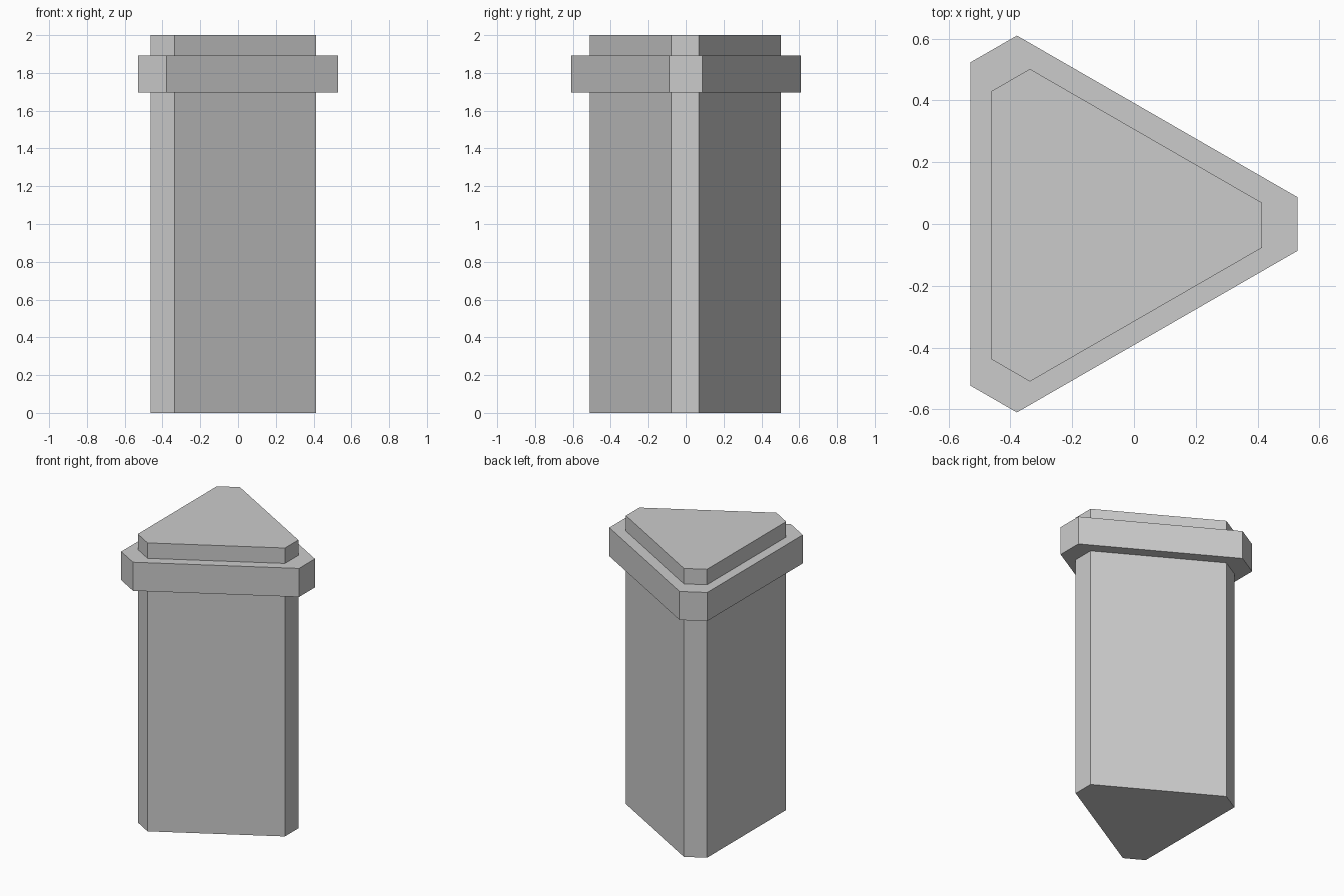
import bpy, bmesh

if "Cube" in bpy.data.objects:
    bpy.data.objects.remove(bpy.data.objects["Cube"])


def prism(name, half_profile, y_mid, z0, z1):
    """Extrude a profile mirrored about y = y_mid from z0 to z1."""
    outline = [(x, y_mid - y) for x, y in half_profile]
    outline += [(x, y_mid + y) for x, y in reversed(half_profile)]
    bm = bmesh.new()
    base = bm.faces.new([bm.verts.new((x, y, z0)) for x, y in outline])
    ext = bmesh.ops.extrude_face_region(bm, geom=[base], use_keep_orig=True)
    top = [v for v in ext["geom"] if isinstance(v, bmesh.types.BMVert)]
    bmesh.ops.translate(bm, verts=top, vec=(0, 0, z1 - z0))
    bmesh.ops.recalc_face_normals(bm, faces=bm.faces)
    mesh = bpy.data.meshes.new(name)
    bm.to_mesh(mesh)
    bm.free()
    obj = bpy.data.objects.new(name, mesh)
    bpy.context.collection.objects.link(obj)
    return obj


# Triangular shaft with clipped corners
prism("shaft", [(-0.463, 0.433), (-0.337, 0.506), (0.414, 0.073)], -0.004, 0.0, 2.0)

# Wider collar around the upper end
prism("collar", [(-0.53, 0.523), (-0.379, 0.61), (0.529, 0.087)], 0.0, 1.695, 1.893)
